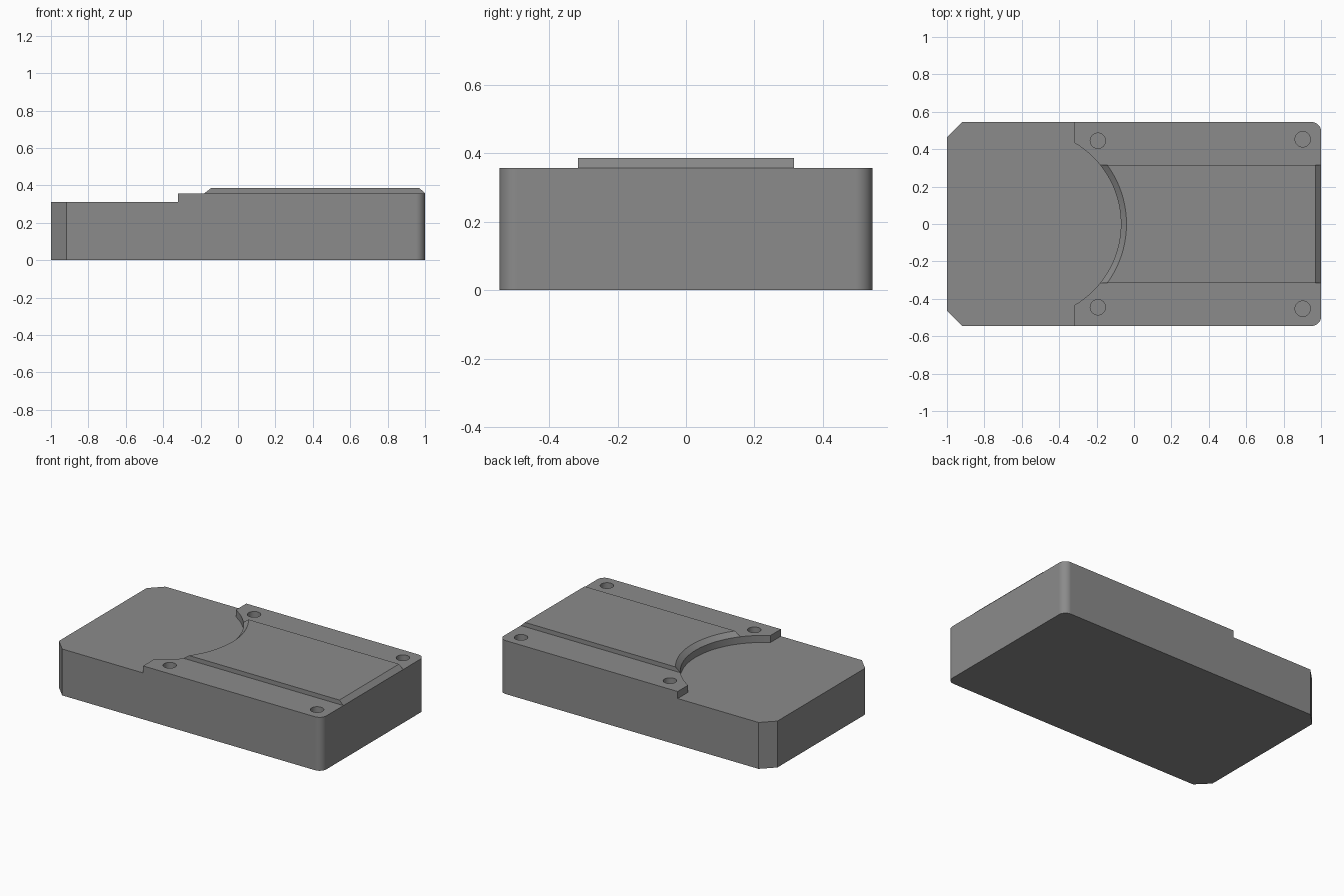
import bpy, bmesh, math

if "Cube" in bpy.data.objects:
    bpy.data.objects.remove(bpy.data.objects["Cube"])

HALF_Y = 0.545
Z_LOW, Z_PLATE, Z_TOP = 0.31, 0.357, 0.386
ARC_X, ARC_R = -0.573, 0.503      # centre and radius of the round recess


def loft(name, layers):
    """Closed solid through matching loops of 3D points."""
    bm = bmesh.new()
    rings = [[bm.verts.new(p) for p in layer] for layer in layers]
    n = len(rings[0])
    for a, b in zip(rings, rings[1:]):
        for i in range(n):
            j = (i + 1) % n
            bm.faces.new((a[i], a[j], b[j], b[i]))
    bm.faces.new(rings[0][::-1])
    bm.faces.new(rings[-1])
    bmesh.ops.recalc_face_normals(bm, faces=bm.faces)
    mesh = bpy.data.meshes.new(name)
    bm.to_mesh(mesh)
    bm.free()
    obj = bpy.data.objects.new(name, mesh)
    bpy.context.collection.objects.link(obj)
    return obj


def arc(cx, cy, r, a0, a1, n):
    return [(cx + r * math.cos(math.radians(a0 + (a1 - a0) * i / n)),
             cy + r * math.sin(math.radians(a0 + (a1 - a0) * i / n))) for i in range(n + 1)]


def combine(target, tool, operation):
    mod = target.modifiers.new(operation, 'BOOLEAN')
    mod.operation, mod.solver, mod.object = operation, 'EXACT', tool
    bpy.context.view_layer.objects.active = target
    bpy.ops.object.modifier_apply(modifier=mod.name)
    bpy.data.objects.remove(tool)


# Body: rounded corners on the right, chamfered corners on the left
r, c = 0.05, 0.082
outline = arc(1 - r, HALF_Y - r, r, 0, 90, 10)
outline += [(-1 + c, HALF_Y), (-1, HALF_Y - c), (-1, c - HALF_Y), (-1 + c, -HALF_Y)]
outline += arc(1 - r, r - HALF_Y, r, -90, 0, 10)
body = loft("housing_body", [[(x, y, z) for x, y in outline] for z in (0, Z_PLATE)])

# Raised central pad with a bevelled right end
pad_profile = [(-0.5, 0.3), (0.9, 0.3), (1, Z_PLATE), (0.97, Z_TOP), (-0.5, Z_TOP)]
pad = loft("raised_pad", [[(x, y, z) for x, z in pad_profile] for y in (-0.315, 0.315)])
combine(body, pad, 'UNION')

# Lower deck with round recess, flaring where it meets the pad
half = math.degrees(math.acos((-0.32 - ARC_X) / ARC_R))


def deck_layer(z, radius):
    pts = arc(ARC_X, 0, radius, -half, half, 48)
    pts += [(-0.32, 0.7), (-1.2, 0.7), (-1.2, -0.7), (-0.32, -0.7)]
    return [(x, y, z) for x, y in pts]


deck = loft("deck_cutter", [deck_layer(Z_LOW, ARC_R), deck_layer(Z_PLATE, ARC_R),
                            deck_layer(Z_PLATE + 0.06, ARC_R + 0.062)])
combine(body, deck, 'DIFFERENCE')

# Four screw holes
for x, y in ((-0.193, 0.445), (0.902, 0.453)):
    for s in (-1, 1):
        circle = arc(x, s * y, 0.041, 0, 360, 32)[:-1]
        hole = loft("hole_cutter", [[(px, py, z) for px, py in circle] for z in (Z_LOW - 0.003, 0.5)])
        combine(body, hole, 'DIFFERENCE')

# Dark grey finish
finish = bpy.data.materials.new("dark_grey")
finish.diffuse_color = (0.26, 0.26, 0.26, 1)
finish.use_nodes = True
finish.node_tree.nodes["Principled BSDF"].inputs["Base Color"].default_value = finish.diffuse_color
body.data.materials.clear()
body.data.materials.append(finish)
for poly in body.data.polygons:
    poly.material_index = 0

# Smooth the curved walls, keep edges sharp and large faces flat
body.select_set(True)
bpy.context.view_layer.objects.active = body
bpy.ops.object.shade_smooth_by_angle(angle=math.radians(25))
weighted = body.modifiers.new("weighted_normals", 'WEIGHTED_NORMAL')
weighted.keep_sharp = True
